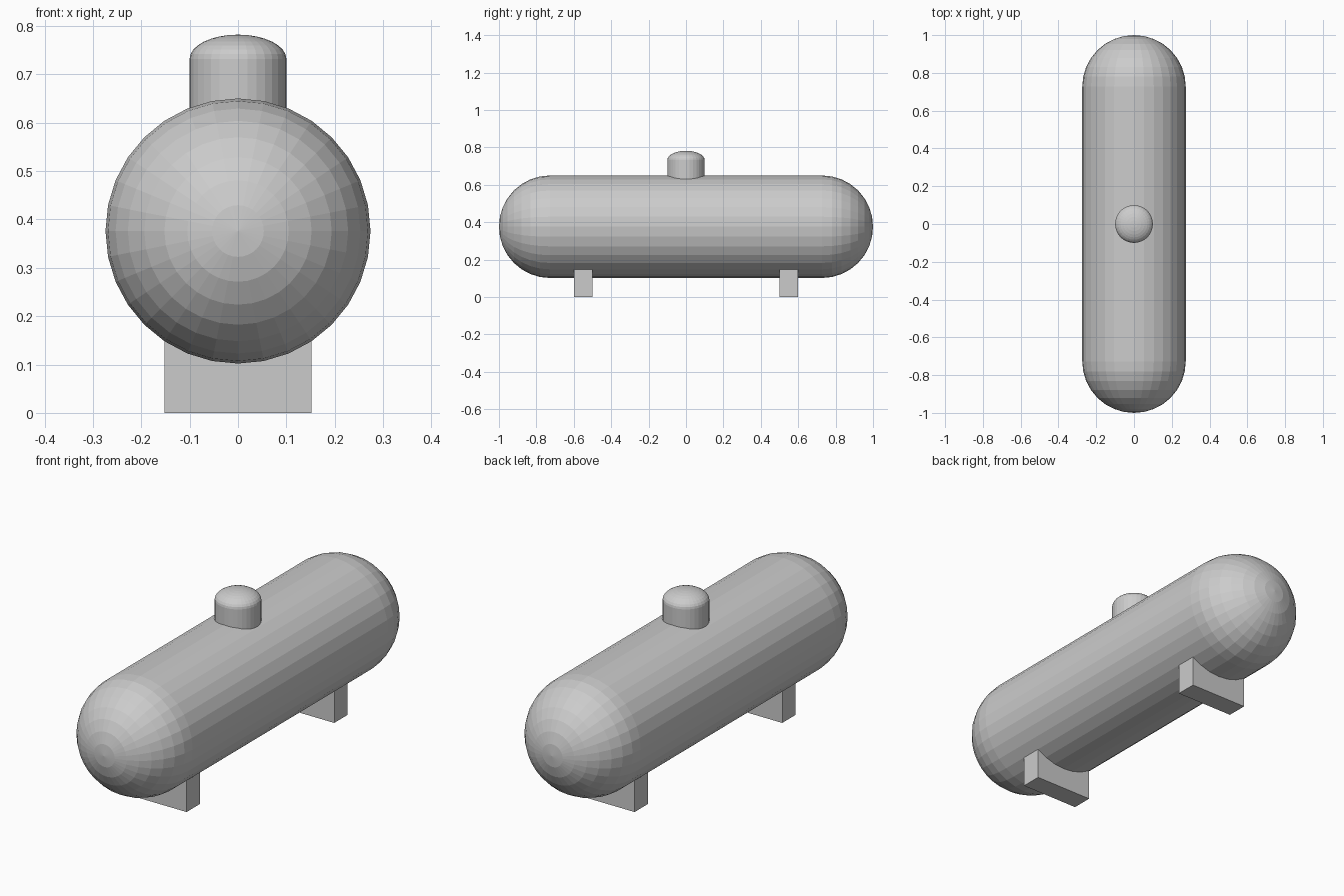
import bpy, bmesh
from math import sin, cos, pi
from mathutils import Matrix

if "Cube" in bpy.data.objects:
    bpy.data.objects.remove(bpy.data.objects["Cube"])

SIDES = 32


def make_object(name, bm, matrix=Matrix()):
    bmesh.ops.transform(bm, matrix=matrix, verts=bm.verts)
    bmesh.ops.recalc_face_normals(bm, faces=bm.faces)
    mesh = bpy.data.meshes.new(name)
    bm.to_mesh(mesh)
    bm.free()
    obj = bpy.data.objects.new(name, mesh)
    bpy.context.collection.objects.link(obj)
    return obj


def lathe(name, profile, matrix=Matrix()):
    """Revolve (radius, height) points around the local z axis."""
    bm = bmesh.new()
    verts = [bm.verts.new((r, 0, z)) for r, z in profile]
    edges = [bm.edges.new(pair) for pair in zip(verts, verts[1:])]
    bmesh.ops.spin(bm, geom=verts + edges, axis=(0, 0, 1), cent=(0, 0, 0),
                   angle=2 * pi, steps=SIDES, use_merge=False)
    bmesh.ops.remove_doubles(bm, verts=bm.verts, dist=1e-5)
    return make_object(name, bm, matrix)


def dome(radius, height, base, rings=8):
    """Quarter-ellipse profile from the rim up to the pole."""
    return [(radius * cos(i * pi / 2 / rings), base + height * sin(i * pi / 2 / rings))
            for i in range(rings)] + [(0, base + height)]


# Tank: capsule lying along y
R, CENTRE_Z = 0.274, 0.376
end = dome(R, 0.272, 0.728)
capsule = [(r, -z) for r, z in reversed(end)] + end
lathe("tank_body", capsule,
      Matrix.Translation((0, 0, CENTRE_Z)) @ Matrix.Rotation(pi / 2, 4, 'X'))

# Valve cover with a flattened dome on top
lathe("valve_cover", [(0, 0.6), (0.1, 0.6)] + dome(0.1, 0.05, 0.732))

# Support feet, sunk into the tank
for name, side in (("front_foot", -1), ("back_foot", 1)):
    bm = bmesh.new()
    bmesh.ops.create_cube(bm, size=1)
    make_object(name, bm, Matrix.Translation((0, side * 0.55, 0.075))
                @ Matrix.Diagonal((0.304, 0.1, 0.15, 1)))
